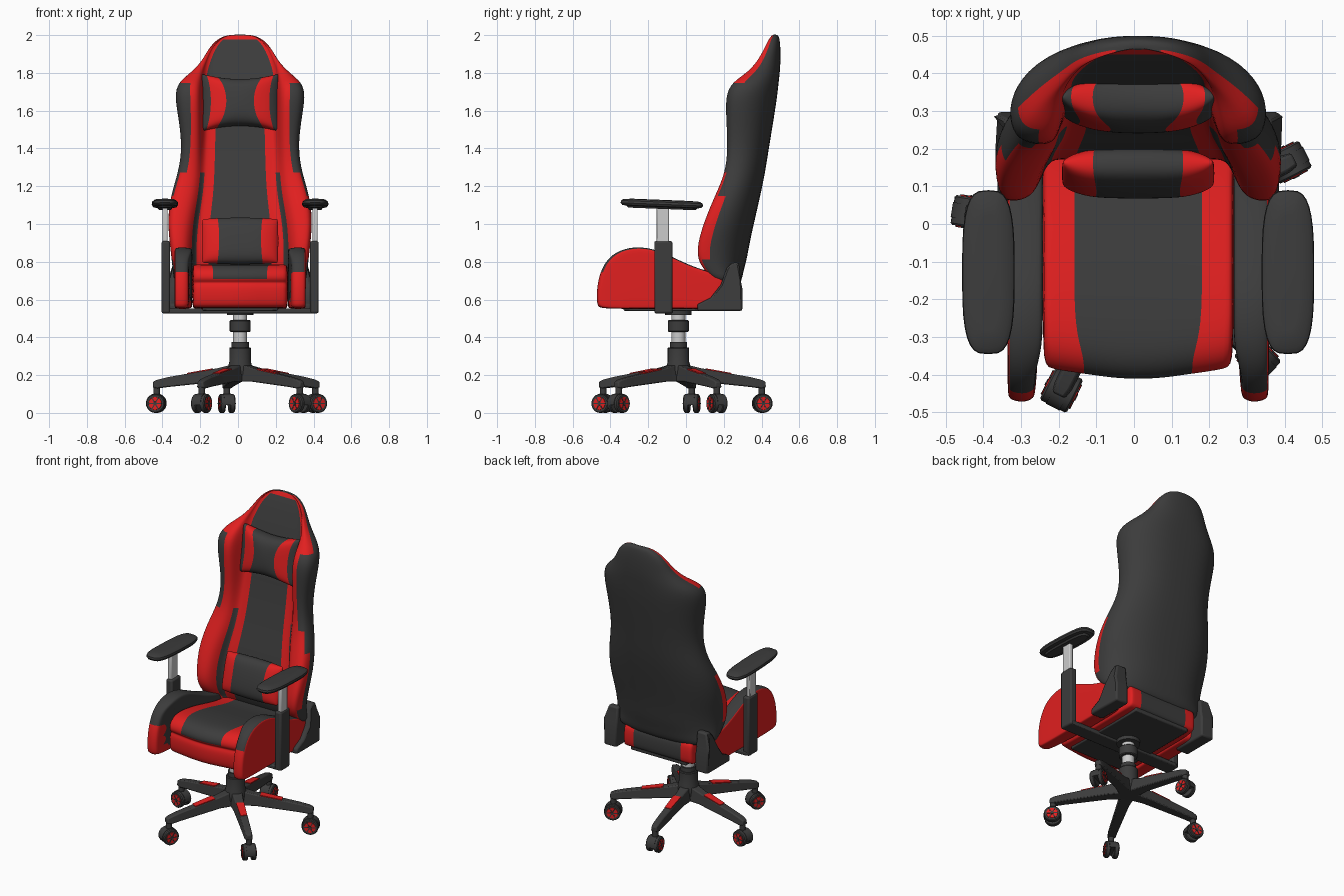
import bpy, bmesh, math
from mathutils import Matrix, Vector

if "Cube" in bpy.data.objects:
    bpy.data.objects.remove(bpy.data.objects["Cube"])

DARK, RED, METAL = 0, 1, 2
MATS = []
for n, c in (("charcoal", (.045, .045, .045, 1)), ("red", (.75, .014, .014, 1)), ("silver", (.6, .6, .6, 1))):
    m = bpy.data.materials.new(n)
    m.diffuse_color = c
    m.use_nodes = True
    m.node_tree.nodes["Principled BSDF"].inputs["Base Color"].default_value = m.diffuse_color
    MATS.append(m)


def loft(name, rings, mat=DARK, sub=0, mirror=False, bevel=0, M=None):
    """Skin closed rings of points; mat is a slot or a rule (ring, segment), segment -1 = cap."""
    rule = mat if callable(mat) else (lambda i, j: mat)
    bm = bmesh.new()
    vs = [[bm.verts.new(M @ Vector(p) if M else Vector(p)) for p in r] for r in rings]
    n = len(rings[0])
    for i in range(len(vs) - 1):
        for j in range(n):
            k = (j + 1) % n
            bm.faces.new((vs[i][j], vs[i][k], vs[i + 1][k], vs[i + 1][j])).material_index = rule(i, j)
    bm.faces.new(vs[0][::-1]).material_index = rule(0, -1)
    bm.faces.new(vs[-1]).material_index = rule(len(vs) - 1, -1)
    bmesh.ops.recalc_face_normals(bm, faces=bm.faces[:])
    me = bpy.data.meshes.new(name)
    bm.to_mesh(me)
    bm.free()
    for m in MATS:
        me.materials.append(m)
    ob = bpy.data.objects.new(name, me)
    ob.location.x = .011  # centres the overall bounds, the star base is asymmetric
    bpy.context.collection.objects.link(ob)
    bpy.ops.object.select_all(action='DESELECT')
    ob.select_set(True)
    bpy.context.view_layer.objects.active = ob
    if sub:
        me.polygons.foreach_set("use_smooth", [True] * len(me.polygons))
    else:
        bpy.ops.object.shade_smooth_by_angle(angle=math.radians(35))
    if mirror:
        ob.modifiers.new("mirror", 'MIRROR')
    if bevel:
        b = ob.modifiers.new("bevel", 'BEVEL')
        b.width, b.segments = bevel, 2
    if sub:
        s = ob.modifiers.new("smooth", 'SUBSURF')
        s.levels = s.render_levels = sub
    return ob


def box(name, x0, x1, y0, y1, z0, z1, mat=DARK, bevel=.006, **kw):
    return loft(name, [[(x0, y0, z), (x1, y0, z), (x1, y1, z), (x0, y1, z)] for z in (z0, z1)], mat, bevel=bevel, **kw)


def lathe(name, prof, mat=DARK, M=None, n=24):
    return loft(name, [[(r * math.cos(2 * math.pi * k / n), r * math.sin(2 * math.pi * k / n), z)
                        for k in range(n)] for r, z in prof], mat, M=M)


def sgn_pow(v, e):
    return math.copysign(abs(v) ** e, v)


def lerp(a, b, t):
    return a + (b - a) * t


# Backrest: horizontal sections (z, half width, dark edge x, panel half width, wing y, panel y, back y)
ROWS = [(.66, .352, .31, .24, .20, .22, .288), (.74, .358, .32, .245, .105, .18, .303),
        (.81, .366, .335, .245, .055, .17, .323), (.90, .376, .345, .245, .058, .175, .338),
        (1.02, .388, .35, .235, .095, .20, .365), (1.15, .372, .325, .21, .15, .235, .395),
        (1.27, .332, .28, .20, .205, .265, .42), (1.40, .31, .262, .195, .218, .295, .44),
        (1.55, .328, .258, .19, .21, .32, .465), (1.68, .352, .258, .19, .205, .35, .485),
        (1.75, .332, .268, .19, .24, .37, .492), (1.80, .265, .24, .188, .32, .385, .498),
        (1.86, .204, .195, .17, .375, .405, .502), (1.93, .168, .16, .14, .413, .43, .502),
        (1.98, .122, .115, .10, .437, .452, .497), (2.004, .062, .058, .05, .457, .465, .489)]


def back_ring(z, w, rd, p, yw, yp, yb):
    h = [(0, yb), (.48 * w, yb - .005), (.83 * w, lerp(yb, yw, .24)), (.98 * w, lerp(yb, yw, .52)),
         (.995 * w, lerp(yb, yw, .76)), (lerp(w, rd, .25), lerp(yb, yw, .95)), (rd, yw),
         (lerp(rd, p, .6), yw + .01), (p + .01, lerp(yw, yp, .6)), (p - .01, yp), (.78 * p, yp), (0, yp)]
    return [(x, y, z) for x, y in h] + [(-x, y, z) for x, y in h[10:0:-1]]


def back_mat(i, j):
    if j < 0:
        return DARK
    k = j if j < 11 else 21 - j
    z = ROWS[i][0]
    if k < 4:
        return DARK
    if k == 4:
        return RED if .8 < z < 1.1 or z > 1.74 else DARK
    if k == 5:
        return RED if z < 1.2 or z > 1.7 else DARK
    if k == 8:
        return DARK if z < 1.2 else RED
    if k == 9:
        return RED if z < 1.7 or z > 1.97 else DARK
    if k == 10:
        return RED if z > 1.97 else DARK
    return RED


loft("backrest", [back_ring(*r) for r in ROWS], back_mat, sub=2)

# Seat cushion: side profile swept across x
SEAT = [(.285, .56), (.26, .55), (-.37, .55), (-.402, .565), (-.41, .62), (-.408, .675), (-.392, .69), (-.415, .705),
        (-.412, .745), (-.37, .782), (-.29, .79), (-.1, .765), (.08, .715), (.2, .70), (.265, .70), (.285, .68)]
XS = [-.255, -.24, -.172, -.09, 0, .09, .172, .24, .255]


def seat_ring(x):
    end = .97 if abs(x) > .25 else 1
    pts = []
    for y, z in SEAT:
        xx = x * .8 if abs(x) < .2 and y < -.35 else x
        yy = y + (.03 * (x / .25) ** 2 if y < -.2 else 0)
        pts.append((xx, yy * end, .65 + (z - .65) * end))
    return pts


loft("seat_cushion", [seat_ring(x) for x in XS],
     lambda i, j: RED if j < 0 or 2 <= j <= 6 or i < 2 or i > 5 else DARK, sub=2)

# Side bolsters of the seat
BOL = [(.21, .56), (.18, .55), (-.2, .55), (-.455, .55), (-.474, .565), (-.475, .66), (-.455, .75), (-.415, .82),
       (-.35, .865), (-.26, .882), (-.16, .868), (-.05, .815), (.06, .765), (.18, .735), (.21, .715)]
BX = [(.25, .92), (.258, .97), (.30, 1), (.33, .99), (.344, .965), (.348, .92)]
loft("seat_bolster", [[(x + (.02 if y < -.35 and x < .28 else 0), -.13 + (y + .13) * s, .68 + (z - .68) * s)
                       for y, z in BOL] for x, s in BX],
     lambda i, j: (DARK if i == 0 else RED) if j < 0 else
     (DARK if i < 4 and 6 <= j <= 13 else RED), sub=2, mirror=True)


# Pillows with coloured bands
def pillow(name, c, hw, hy, hz, tilt, red, flare, bow):
    half = [.25, .45, .6, .72, .88, .97, 1]
    us = [-u for u in half[::-1]] + [0] + half
    rings = []
    for u in us:
        t = max(.12, (1 - abs(u) ** 4) ** .5)
        h = (1 + flare * u * u) * (.95 if abs(u) == 1 else 1)
        ring = []
        for k in range(16):
            a = 2 * math.pi * k / 16
            v = sgn_pow(math.sin(a), .65)
            x = hw * (u - bow * (1 - v * v) * math.sin(math.pi * u) - flare * .12 * (1 - v * v) * u)
            ring.append((x, hy * t * sgn_pow(math.cos(a), .8), hz * h * v))
        rings.append(ring)
    M = Matrix.Translation(c) @ Matrix.Rotation(math.radians(-tilt), 4, 'X')
    loft(name, rings, lambda i, j: RED if red[0] < abs((us[i] + us[min(i + 1, 14)]) / 2) < red[1] else DARK,
         sub=2, M=M)


pillow("head_pillow", (0, .318, 1.643), .206, .075, .126, 8, (.6, .88), .24, .27)
pillow("lumbar_pillow", (0, .135, .91), .202, .057, .128, 14, (.6, 1.1), -.06, .06)

# Hinge brackets and under-seat plates
HINGE = [(.06, .54), (.06, .575), (.13, .61), (.185, .68), (.215, .765), (.245, .795), (.28, .795),
         (.29, .70), (.298, .66), (.298, .54)]
loft("hinge_bracket", [[(x - (.02 if z > .72 and x > .3 else 0), y, z) for y, z in HINGE] for x in (.285, .374)],
     mirror=True, bevel=.01)
box("seat_plate", -.2, .2, -.33, .27, .54, .57)
box("armrest_crossbar", -.40, .40, -.165, -.07, .527, .553)

# Armrests
box("armrest_upright", .37, .416, -.168, -.072, .527, .91, mirror=True, bevel=.01)
box("armrest_post", .383, .411, -.155, -.09, .90, 1.095, METAL, mirror=True)


def pad_ring(z, s, sy):
    pts = []
    for k in range(32):
        a = 2 * math.pi * k / 32
        x, y = .398 + .07 * s * sgn_pow(math.cos(a), .6), -.128 + .218 * sy * sgn_pow(math.sin(a), .65)
        pts.append((x, y, z - .04 * (y + .13)))
    return pts


loft("armrest_pad", [pad_ring(*r) for r in ((1.08, .5, .82), (1.09, .6, .86), (1.093, .9, .96), (1.104, 1, 1),
                                            (1.116, .97, .99), (1.125, .8, .93), (1.128, .4, .7))], mirror=True)

# Gas lift column
C = Matrix.Translation((0, -.04, 0))
lathe("base_hub", [(.05, .165), (.066, .20), (.066, .24), (.057, .27), (.057, .342), (.053, .347)], M=C)
lathe("hub_collar", [(.046, .34), (.046, .375)], M=C)
lathe("gas_piston", [(.037, .37), (.037, .535)], METAL, M=C)
lathe("piston_sleeve", [(.05, .428), (.055, .433), (.055, .487), (.05, .492)], M=C)
lathe("lift_flange", [(.07, .518), (.07, .545)], M=C)

# Five star legs with casters
LEG = [(.03, .042, .165, .258), (.12, .034, .165, .236), (.38, .027, .138, .19), (.44, .026, .13, .176),
       (.466, .02, .135, .165)]


def top(r):
    return lerp(.236, .19, (r - .12) / .26)


for k in range(5):
    M = C @ Matrix.Rotation(math.radians(27 + 72 * k), 4, 'Z')
    tag = str(k + 1)
    loft("star_leg_" + tag, [[(r, -w, a), (r, w, a), (r, w * .75, b), (r, -w * .75, b)] for r, w, a, b in LEG],
         bevel=.006, M=M)
    loft("leg_inlay_" + tag, [[(r, -w, top(r) - .003), (r, w, top(r) - .003), (r, w, top(r) + .004),
                               (r, -w, top(r) + .004)] for r, w in ((.15, .024), (.28, .02))], RED, M=M)
    lathe("caster_stem_" + tag, [(.018, .06), (.018, .145)], M=M @ Matrix.Translation((.447, 0, 0)), n=16)
    # wheel fender between the two wheels
    W = M @ Matrix.Translation((.449, 0, .05)) @ Matrix.Rotation(math.pi / 2, 4, 'X')
    arc = [(math.cos(math.radians(d)), math.sin(math.radians(d))) for d in range(-10, 191, 20)]
    loft("caster_fender_" + tag, [[(.053 * x, .053 * y, z) for x, y in arc] for z in (-.02, .02)], M=W)
    for s, side in ((-1, "a"), (1, "b")):
        lathe("wheel_%s_%s" % (tag, side), [(.046, s * .012), (.05, s * .016), (.05, s * .035), (.045, s * .04)], M=W)
        lathe("wheel_disc_%s_%s" % (tag, side), [(.036, s * .037), (.034, s * .0425)], RED, M=W)
        lathe("wheel_cap_%s_%s" % (tag, side), [(.011, s * .037), (.009, s * .046)], M=W, n=12)
        for q in range(3):
            R = W @ Matrix.Rotation(math.pi * q / 3, 4, 'Z')
            z0, z1 = sorted((s * .039, s * .044))
            box("wheel_spoke_%s_%s_%d" % (tag, side, q), -.036, .036, -.003, .003, z0, z1, bevel=0, M=R)
